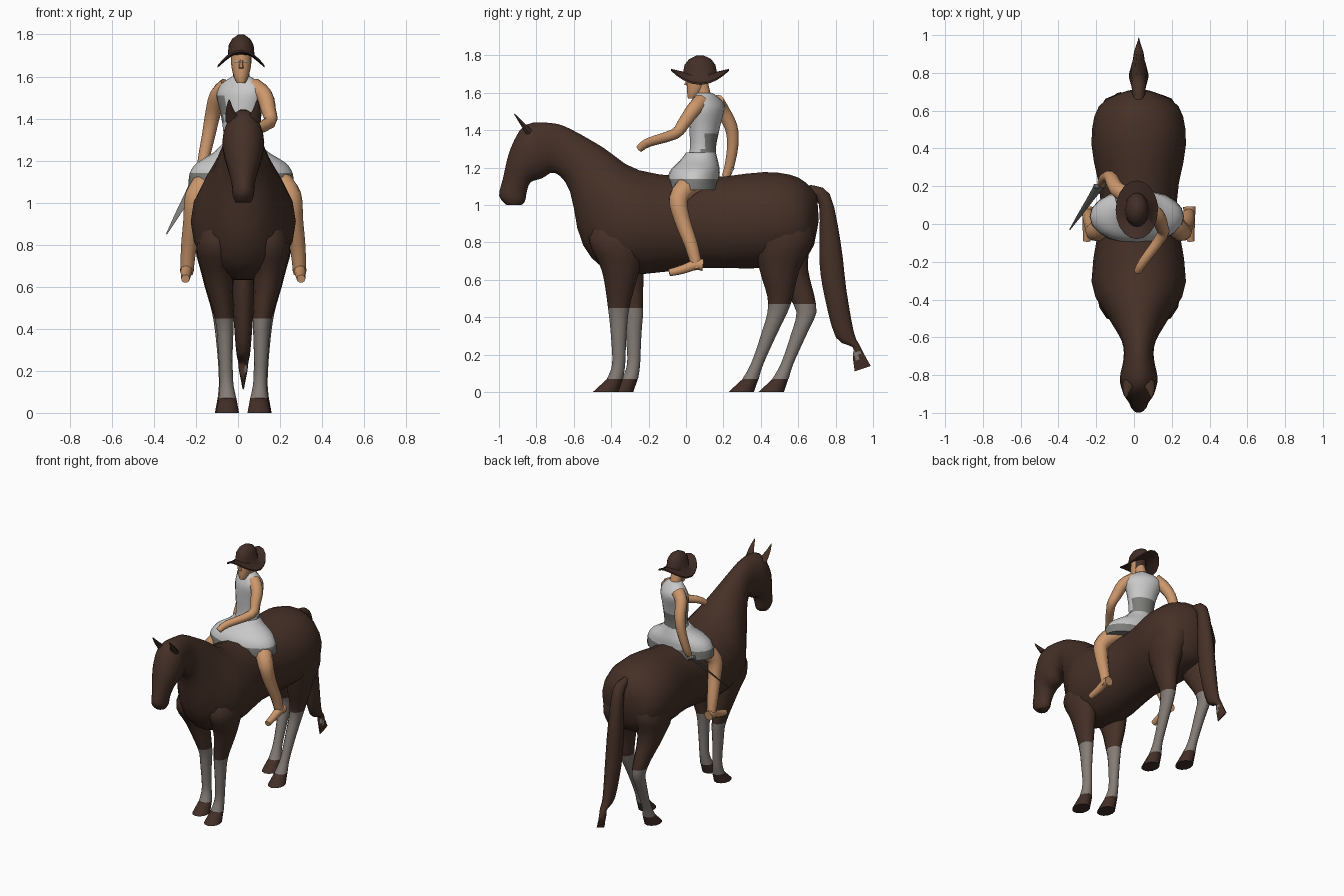
import bpy, bmesh, math
from mathutils import Vector

cube = bpy.data.objects.get("Cube")
if cube:
    bpy.data.objects.remove(cube, do_unlink=True)

HORSE_X = .025  # centre line of the horse and the rider's legs
RIDER_X = .015  # centre line of the rider's upper body
SIDES = (("left", 1), ("right", -1))


def material(name, *rgb):
    mat = bpy.data.materials.new(name)
    mat.use_nodes = True
    mat.diffuse_color = (*rgb, 1)
    shader = mat.node_tree.nodes["Principled BSDF"]
    shader.inputs["Base Color"].default_value = (*rgb, 1)
    return mat


COAT = material("brown coat", .06, .03, .02)
SOCK = material("grey sock", .23, .2, .18)
DARK = material("dark hat and hoof brown", .055, .027, .02)
SKIN = material("skin", .6, .31, .15)
CLOTH = material("white cloth", .58, .58, .58)
TRIM = material("grey trim", .2, .2, .19)


def spline(rows, steps=3):
    """Catmull-Rom interpolation between rows of numbers."""
    padded = [rows[0], *rows, rows[-1]]
    smooth = []
    for before, start, end, after in zip(padded, padded[1:], padded[2:], padded[3:]):
        for step in range(steps):
            t = step / steps
            smooth.append([
                q + t * (r - p + t * (2 * p - 5 * q + 4 * r - s + t * (3 * q - p - 3 * r + s))) / 2
                for p, q, r, s in zip(before, start, end, after)])
    return smooth + [rows[-1]]


def loft(name, rings, materials, sides=14, rule=None):
    """Skin a list of (centre, u, v) elliptical rings and cap both ends."""
    bm = bmesh.new()
    loops = []
    for centre, u, v in rings:
        angles = [math.tau * k / sides for k in range(sides)]
        loops.append([bm.verts.new(centre + u * math.cos(a) + v * math.sin(a)) for a in angles])
    for lower, upper in zip(loops, loops[1:]):
        for k in range(sides):
            bm.faces.new((lower[k - 1], lower[k], upper[k], upper[k - 1]))
    bm.faces.new(loops[0])
    bm.faces.new(loops[-1])
    bmesh.ops.recalc_face_normals(bm, faces=bm.faces)
    if rule:
        for face in bm.faces:
            face.material_index = int(rule(face.calc_center_median()))
    mesh = bpy.data.meshes.new(name)
    bm.to_mesh(mesh)
    bm.free()
    for mat in materials:
        mesh.materials.append(mat)
    obj = bpy.data.objects.new(name, mesh)
    bpy.context.collection.objects.link(obj)
    return obj


def profile_ring(y_top, z_top, y_low, z_low, half_width):
    """Upright ring spanning an upper and a lower outline point."""
    top, low = Vector((HORSE_X, y_top, z_top)), Vector((HORSE_X, y_low, z_low))
    return (top + low) / 2, Vector((half_width, 0, 0)), (top - low) / 2


def level_ring(z, y, width, depth, x=RIDER_X, turn=0):
    """Horizontal ring, turned about the vertical."""
    across = Vector((math.cos(turn), math.sin(turn), 0))
    along = Vector((-across.y, across.x, 0))
    return Vector((x, y, z)), across * width, along * depth


def limb(name, points, start, end, mat=SKIN, flat=1, sides=10):
    """Curved tube tapering evenly from one radius to the other."""
    path = [Vector(p) for p in spline(points)]
    rings = []
    for i, point in enumerate(path):
        ahead = path[min(i + 1, len(path) - 1)] - path[max(i - 1, 0)]
        ahead.normalize()
        side = Vector((1, 0, 0))
        side = (side - ahead * side.dot(ahead)).normalized()
        radius = start + (end - start) * i / (len(path) - 1)
        rings.append((point, side * radius, ahead.cross(side) * radius * flat))
    return loft(name, rings, [mat], sides)


# Horse trunk, neck and head in one skin, from rump to muzzle
trunk = [(.7, 1.06, .71, .92, .06), (.6, 1.15, .65, .72, .21), (.42, 1.18, .42, .66, .25),
         (.1, 1.15, .1, .66, .2), (-.25, 1.19, -.36, .63, .25), (-.44, 1.31, -.55, .78, .16),
         (-.62, 1.41, -.62, 1.07, .09), (-.72, 1.44, -.7, 1.17, .08), (-.86, 1.43, -.77, 1.14, .1),
         (-.94, 1.3, -.83, 1.12, .085), (-.98, 1.14, -.85, 1.07, .058),
         (-1, 1.05, -.86, 1.02, .05), (-.96, 1, -.88, 1, .035)]
loft("horse_body", [profile_ring(*row) for row in spline(trunk)], [COAT], 18)

# Tail, arched at the root, ragged and thin at the tip, with a small grey patch
tail = [(.66, 1.11, .65, 1.03, .03), (.77, 1.06, .71, 1, .04), (.83, .8, .71, .7, .05),
        (.86, .55, .74, .5, .05), (.9, .32, .8, .29, .035), (.93, .25, .89, .24, .025),
        (.95, .21, .89, .19, .02), (.99, .14, .9, .11, .005)]
loft("tail", [profile_ring(*row) for row in spline(tail)], [COAT, SOCK], 10,
     lambda p: .18 < p.z < .22 and p.x > HORSE_X and p.y < .93)

# Horse legs as (x, y, z, radius); the right pair stands further back
fore = [(.08, -.36, 1, .05), (.12, -.37, .82, .1), (.12, -.35, .65, .072), (.09, -.36, .45, .045),
        (.085, -.36, .3, .035), (.08, -.36, .15, .032), (.075, -.38, .07, .042)]
hind = [(.08, .5, 1.1, .05), (.12, .52, .85, .11), (.12, .5, .65, .076), (.1, .5, .47, .047),
        (.09, .44, .3, .035), (.085, .38, .15, .031), (.08, .345, .07, .042)]
for end, rows, stride in (("front", fore, .08), ("hind", hind, .16)):
    for side, sign in SIDES:
        rings = []
        for x, y, z, radius in spline(rows, 4):
            if sign < 0:
                y += stride * min(1, max(0, 3 * (.75 - z)))
            x = HORSE_X + sign * x
            rings.append(level_ring(z, y, radius, radius * (1 + z * .6), x))
        loft(f"{end}_leg_{side}", rings, [COAT, SOCK], 12, lambda p: p.z < .46)
        # Hoof spreads forward from the fetlock
        hoof = [level_ring(.07 * (1 - t), y - .05 * t, radius + .013 * t, radius + .026 * t, x)
                for t in (0, .3, 1)]
        loft(f"{end}_hoof_{side}", hoof, [DARK], 12)

# Paired ears, rider's bare legs and eyes
for side, sign in SIDES:
    def mirrored(*points, centre=HORSE_X):
        return [(centre + sign * x, y, z) for x, y, z in points]

    limb(f"ear_{side}", mirrored((.05, -.84, 1.39), (.064, -.88, 1.44), (.067, -.92, 1.49)),
         .036, .002, COAT, .6, 6)
    limb(f"leg_{side}", mirrored((.07, .09, 1.15), (.17, .01, 1.1), (.225, -.04, 1.03),
                                 (.24, -.02, .92), (.26, .03, .78), (.268, .06, .66)), .068, .029)
    limb(f"foot_{side}", mirrored((.268, .09, .68), (.27, .05, .68), (.272, -.02, .655),
                                  (.275, -.09, .638)), .034, .02)
    limb(f"eye_{side}", mirrored((.01, .007, 1.67), (.03, .018, 1.67), centre=RIDER_X),
         .004, .004, CLOTH, sides=6)


# Tunic, twisting towards the shoulders, as (z, y, width, depth)
def tunic_shade(p):
    """Grey at the back of the waist and under the right arm."""
    return 1.26 < p.z < 1.37 and p.y > .09 or 1.38 < p.z < 1.5 and p.x < -.06


torso = [(1.18, .08, .1, .09), (1.3, .09, .085, .07), (1.42, .1, .1, .08),
         (1.51, .11, .125, .085), (1.56, .11, .11, .065), (1.6, .1, .045, .04)]
rings = [level_ring(*row, turn=-.55 * min(1, max(0, 3 * (row[0] - 1.2)))) for row in spline(torso)]
loft("tunic_top", rings, [CLOTH, TRIM], 16, tunic_shade)

# Skirt spread over the thighs, with a grey hem
skirt = [(1.28, .08, .09, .08), (1.24, .07, .13, .1), (1.19, .05, .21, .13),
         (1.14, .04, .245, .14), (1.08, .04, .25, .145)]
loft("tunic_skirt", [level_ring(*row) for row in spline(skirt)], [CLOTH, TRIM], 20,
     lambda p: p.z < 1.14)

# Arms: the left reaches for the neck, the right hangs back
limb("arm_left", [(.07, .08, 1.55), (.125, .04, 1.51), (.145, -.01, 1.44), (.15, -.06, 1.38),
                  (.05, -.2, 1.335), (.02, -.25, 1.3)], .046, .02)
limb("arm_right", [(-.05, .16, 1.55), (-.095, .19, 1.51), (-.12, .24, 1.42), (-.14, .25, 1.32),
                   (-.165, .23, 1.2), (-.17, .21, 1.15)], .046, .022)

# Short flat blade with a guard and grip
grip, guard, tip = (-.15, .25, 1.2), (-.185, .2, 1.13), (-.34, -.03, .85)
limb("sword_grip", [grip, guard], .011, .011, CLOTH)
limb("sword_guard", [(-.21, .2, 1.14), (-.16, .2, 1.12)], .012, .012, TRIM)
limb("sword_blade", [guard, tip], .028, .003, TRIM, .25, 6)

# Neck, head with dark hair behind, and nose
limb("neck", [(RIDER_X, .1, 1.56), (RIDER_X, .08, 1.66)], .042, .036)
head = [(1.57, .03, .02, .02), (1.6, .045, .035, .04), (1.66, .06, .048, .055), (1.73, .065, .046, .055)]
loft("head", [level_ring(*row) for row in spline(head)], [SKIN, DARK], 14,
     lambda p: p.y > .085 and p.z > 1.62)
limb("nose", [(RIDER_X, .01, 1.68), (RIDER_X, 0, 1.64)], .006, .012, sides=6)

# Hat: round crown, brim raised front and back and drooping at the sides
brim_width, brim_depth, hat_y = .112, .155, .075
outline = [(1.7, .5), (1.68, 1), (1.69, 1), (1.7, .58), (1.75, .53), (1.78, .38), (1.8, .12)]
rings = [level_ring(z, hat_y, brim_width * size, brim_depth * size) for z, size in outline]
hat = loft("hat", rings, [DARK], 20)
for vert in hat.data.vertices:
    if vert.co.z < 1.72:
        across = (vert.co.x - RIDER_X) / brim_width
        along = (vert.co.y - hat_y) / brim_depth
        vert.co.z += .038 * (along ** 2 - across ** 2)

# Smooth shading that keeps hard edges
bpy.ops.object.select_all(action="DESELECT")
for obj in bpy.context.collection.objects:
    if obj.type == "MESH":
        obj.select_set(True)
        bpy.context.view_layer.objects.active = obj
bpy.ops.object.shade_smooth_by_angle(angle=math.radians(50))
